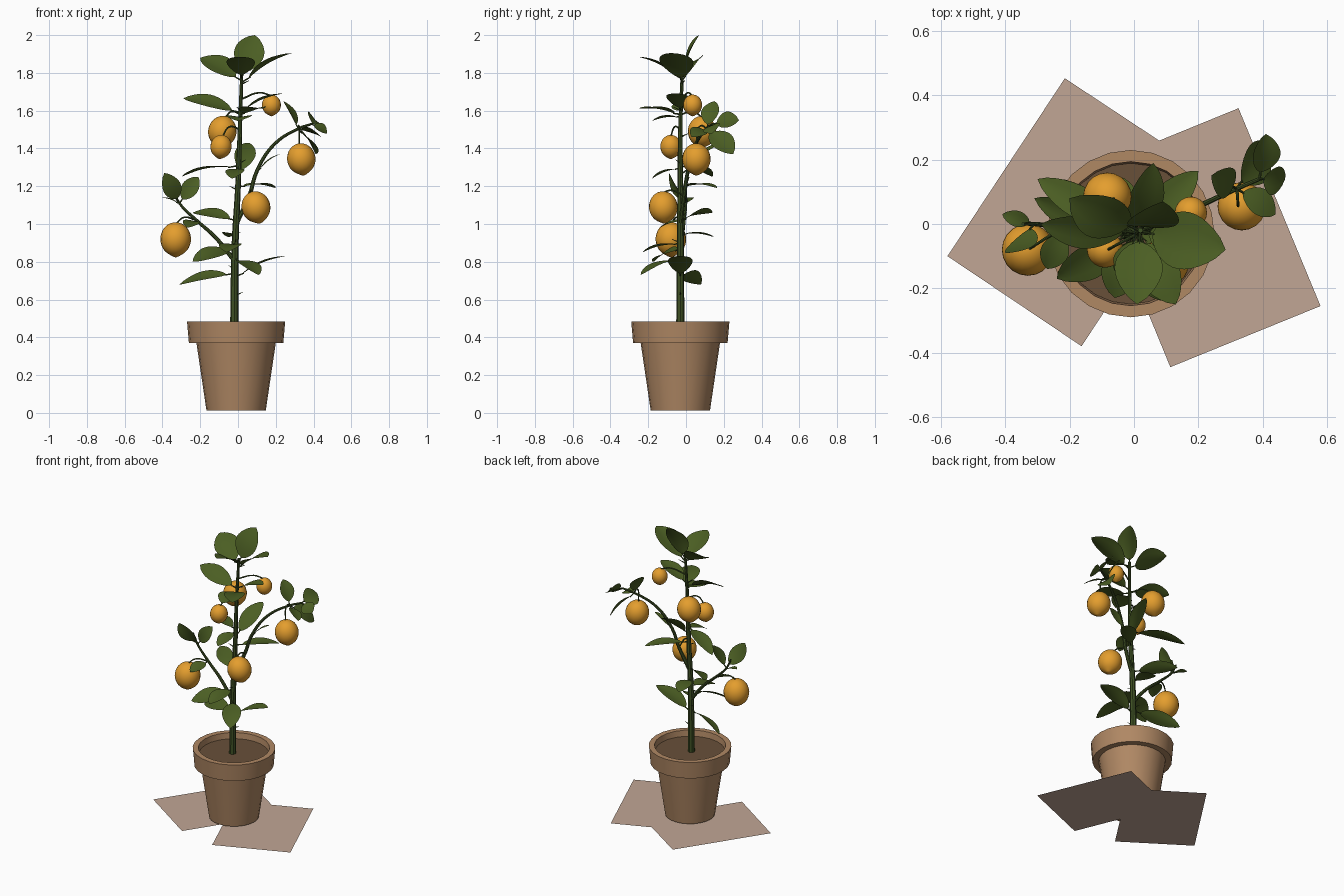
import bpy
import bmesh
import math
from mathutils import Vector

if "Cube" in bpy.data.objects:
    bpy.data.objects.remove(bpy.data.objects["Cube"], do_unlink=True)


def linear(channel):
    c = channel / 255
    return c / 12.92 if c <= 0.04045 else ((c + 0.055) / 1.055) ** 2.4


def material(name, *rgb):
    colour = [linear(c) for c in rgb] + [1.0]
    mat = bpy.data.materials.new(name)
    mat.use_nodes = True
    mat.diffuse_color = colour
    mat.node_tree.nodes["Principled BSDF"].inputs["Base Color"].default_value = colour
    return mat


TERRACOTTA = material("terracotta", 176, 136, 100)
SOIL = material("soil brown", 104, 80, 57)
PAPER = material("dusty pink card", 193, 166, 149)
LEAF = material("leaf green", 75, 94, 35)
BARK = material("stem green", 62, 80, 36)
FRUIT = material("fruit orange", 228, 158, 46)


def add_object(name, bm, mat, smooth=True):
    mesh = bpy.data.meshes.new(name)
    bm.to_mesh(mesh)
    bm.free()
    mesh.materials.append(mat)
    obj = bpy.data.objects.new(name, mesh)
    bpy.context.collection.objects.link(obj)
    if smooth:
        bpy.ops.object.select_all(action="DESELECT")
        obj.select_set(True)
        bpy.context.view_layer.objects.active = obj
        bpy.ops.object.shade_smooth_by_angle(angle=math.radians(40))
    return obj


def lathe(name, profile, mat, centre, steps=24):
    bm = bmesh.new()
    verts = [bm.verts.new((r, 0, z)) for r, z in profile]
    edges = [bm.edges.new(pair) for pair in zip(verts, verts[1:])]
    bmesh.ops.spin(bm, geom=verts + edges, cent=(0, 0, 0), axis=(0, 0, 1),
                   angle=math.tau, steps=steps, use_duplicate=False)
    bmesh.ops.remove_doubles(bm, verts=bm.verts, dist=0.0001)
    bmesh.ops.recalc_face_normals(bm, faces=bm.faces)
    obj = add_object(name, bm, mat)
    obj.location = centre
    return obj


def tube(name, points, start, end, resolution=5):
    """Tapered round stem running smoothly through the points."""
    curve = bpy.data.curves.new(name, "CURVE")
    curve.dimensions = "3D"
    curve.bevel_depth = 1.0
    curve.bevel_resolution = 2
    curve.resolution_u = resolution
    curve.use_fill_caps = True
    spline = curve.splines.new("BEZIER")
    spline.bezier_points.add(len(points) - 1)
    for i, (knot, co) in enumerate(zip(spline.bezier_points, points)):
        knot.co = co
        knot.handle_left_type = knot.handle_right_type = "AUTO"
        knot.radius = start + (end - start) * i / (len(points) - 1)
    helper = bpy.data.objects.new(name + "_path", curve)
    bpy.context.collection.objects.link(helper)
    bpy.context.view_layer.update()
    mesh = bpy.data.meshes.new_from_object(
        helper.evaluated_get(bpy.context.evaluated_depsgraph_get()))
    bpy.data.objects.remove(helper, do_unlink=True)
    bm = bmesh.new()
    bm.from_mesh(mesh)
    add_object(name, bm, BARK)


def leaf(name, root, tip, width, facing):
    """Ovate, arched and slightly folded blade on a short stalk."""
    root, tip = Vector(root), Vector(tip)
    base = root.lerp(tip, 0.14)
    along = tip - base
    side = along.cross(Vector(facing)).normalized()
    normal = side.cross(along).normalized()
    bm = bmesh.new()
    rows = []
    for i in range(13):
        t = i / 12
        half = width / 2 * max(math.sin(math.pi * t ** 0.95), 0) ** 0.72
        arch = 0.06 * along.length * math.sin(math.pi * t)
        rows.append([bm.verts.new(base + along * t + side * half * s
                                  + normal * (arch + 0.16 * half * abs(s)))
                     for s in (-1, -0.5, 0, 0.5, 1)])
    for a, b in zip(rows, rows[1:]):
        for k in range(4):
            bm.faces.new((a[k], a[k + 1], b[k + 1], b[k]))
    bmesh.ops.remove_doubles(bm, verts=bm.verts, dist=0.0001)
    add_object(name, bm, LEAF)
    tube(name + "_stalk", [root, base + along * 0.05], 0.005, 0.003, 2)


def fruit(name, centre, radius, root, tilt=(0, 0)):
    """Oval citrus with a small pointed lower end, hung from an arched stem."""
    profile = []
    for i in range(19):
        a = math.pi * i / 18
        z = -1.1 * math.cos(a) - 0.1 * max(0, 1 - a / 0.4)
        profile.append((radius * math.sin(a), radius * z))
    obj = lathe(name, profile, FRUIT, centre, 20)
    obj.rotation_euler = (tilt[0], tilt[1], 0)
    top = Vector(centre) + obj.rotation_euler.to_matrix() @ Vector((0, 0, radius))
    bend = Vector(root).lerp(top, 0.6)
    bend.z = max(root[2], top.z) + 0.015
    tube(name + "_stem", [root, bend, top], 0.005, 0.004)


# Ground cards
for name, corners, z in (
        ("left_card", ((-.215, .453), (-.58, -.10), (-.163, -.38), (.203, .177)), 0),
        ("right_card", ((.325, .36), (-.14, .17), (.113, -.445), (.58, -.255)), .002)):
    bm = bmesh.new()
    bm.faces.new([bm.verts.new((x, y, z)) for x, y in corners])
    add_object(name, bm, PAPER, smooth=False)

# Pot with collar, and soil
POT = (-.01, -.03, 0)
lathe("pot", [(0, .012), (.157, .012), (.21, .37), (.25, .37), (.26, .485),
              (.224, .485), (.218, .43)], TERRACOTTA, POT)
lathe("soil", [(0, .445), (.219, .445)], SOIL, POT)

# Trunk and the two side branches
trunk = [Vector(p) for p in ((-.02, -.03, .44), (-.015, -.03, .9), (0, -.03, 1.2),
                             (.01, -.03, 1.5), (.02, -.02, 1.8))]
right_branch = [(-.01, -.03, 1.0), (.06, -.01, 1.15), (.10, .01, 1.28), (.19, .05, 1.42),
                (.32, .11, 1.505), (.39, .14, 1.53)]
left_branch = [(-.015, -.03, .8), (-.12, -.02, .93), (-.22, -.01, 1.02),
               (-.31, 0, 1.11), (-.345, 0, 1.18)]
tube("trunk", trunk, .022, .008)
tube("right_branch", right_branch, .013, .006)
tube("left_branch", left_branch, .012, .005)


def on_trunk(z):
    for a, b in zip(trunk, trunk[1:]):
        if z <= b.z:
            return a.lerp(b, (z - a.z) / (b.z - a.z))
    return trunk[-1]


# Leaves on the trunk: root height, tip, width, facing
UP, FRONT, FORWARD, SLANT = (0, 0, 1), (0, -1, .2), (0, -.6, 1), (1, 0, 1)
upper_leaves = [
    (1.77, (.01, -.25, 1.885), .15, UP), (1.75, (.285, -.08, 1.905), .18, UP),
    (1.76, (-.2, .08, 1.88), .16, (.3, -.7, .8)), (1.59, (-.29, 0, 1.665), .12, FORWARD),
    (1.6, (.235, -.06, 1.69), .12, UP), (1.58, (.13, -.25, 1.61), .13, UP),
    (1.57, (0, -.18, 1.545), .14, UP), (1.31, (-.3, .14, 1.25), .10, UP),
    (1.2, (.2, .165, 1.19), .10, UP), (1.3, (-.03, -.18, 1.24), .10, UP),
    (1.77, (.09, .07, 2.0), .16, FRONT), (1.26, (.06, .19, 1.43), .11, FRONT)]
lower_leaves = [
    (1.02, (-.24, .14, 1.06), .10, FORWARD), (.95, (-.05, .15, .93), .10, UP),
    (.9, (-.06, -.23, .85), .12, UP), (.87, (-.24, -.17, .80), .12, FORWARD),
    (.72, (.25, -.03, .83), .13, UP), (.82, (.11, -.24, .73), .12, UP),
    (.74, (-.31, .08, .68), .10, FORWARD)]
for i, (z, tip, width, facing) in enumerate(upper_leaves + lower_leaves):
    leaf(f"trunk_leaf_{i + 1}", on_trunk(z), tip, width, facing)

# Leaves on the branches: branch point, tip, width, facing
for i, (k, tip, width, facing) in enumerate((
        (4, (.24, .15, 1.65), .10, (1, -.4, .3)), (5, (.41, .28, 1.55), .12, SLANT),
        (5, (.47, .14, 1.48), .10, (.6, -.6, 1)), (4, (.41, .25, 1.37), .13, SLANT),
        (4, (.44, .03, 1.46), .09, SLANT), (2, (.22, .03, 1.37), .05, UP))):
    leaf(f"right_branch_leaf_{i + 1}", right_branch[k], tip, width, facing)
for i, (k, tip, width, facing) in enumerate((
        (3, (-.39, -.09, 1.27), .10, FRONT), (3, (-.21, .02, 1.25), .09, FRONT),
        (2, (-.27, -.14, .98), .09, FORWARD), (3, (-.41, .03, 1.14), .05, UP))):
    leaf(f"left_branch_leaf_{i + 1}", left_branch[k], tip, width, facing)

# Fruit
fruit("left_fruit", (-.33, -.08, .92), .081, left_branch[2])
fruit("front_fruit", (.095, -.12, 1.09), .076, right_branch[1], (.1, -.25))
fruit("right_fruit", (.335, .055, 1.345), .075, right_branch[4], (0, -.15))
fruit("back_fruit", (-.083, .085, 1.49), .075, on_trunk(1.58), (0, .2))
fruit("centre_fruit", (-.09, -.08, 1.41), .056, on_trunk(1.5), (0, .15))
fruit("top_fruit", (.177, .035, 1.63), .05, on_trunk(1.66))

# Small thorns spiralling up the trunk
for i in range(9):
    root = on_trunk(.62 + i * .14)
    a = i * 2.4
    tube(f"thorn_{i + 1}", [root, root + Vector((math.cos(a) * .045, math.sin(a) * .045, .02))],
         .005, .001, 2)
